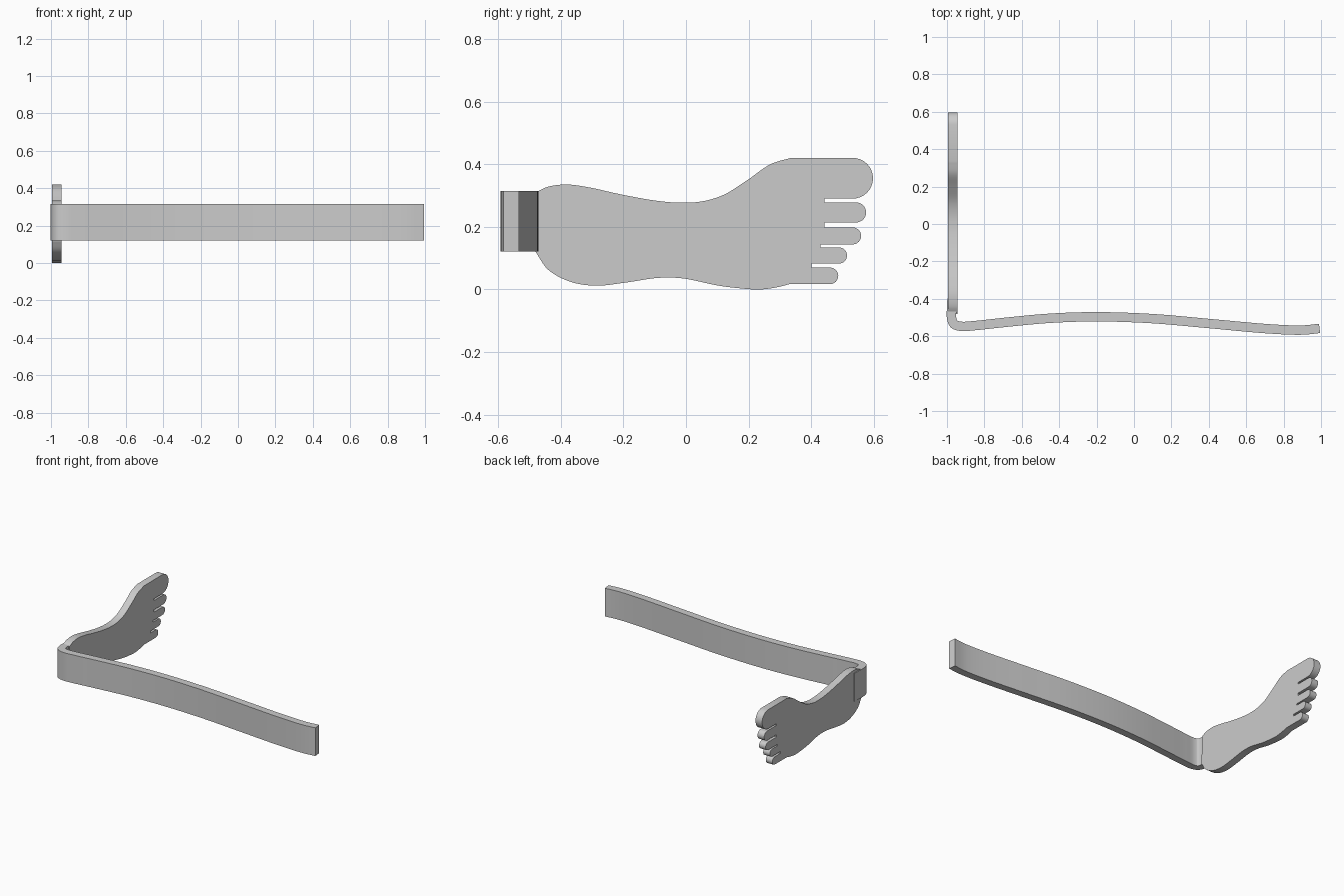
import bpy, bmesh, math
from mathutils import Vector

cube = bpy.data.objects.get("Cube")
if cube:
    bpy.data.objects.remove(cube)

grey = bpy.data.materials.new("plain grey")
grey.use_nodes = True
grey.diffuse_color = (0.6, 0.6, 0.6, 1)
grey.node_tree.nodes["Principled BSDF"].inputs["Base Color"].default_value = (0.6, 0.6, 0.6, 1)


def spline(pts, steps=6):
    """Smooth curve passing through every given 2D point."""
    p = [Vector(q) for q in pts]
    p = [2 * p[0] - p[1]] + p + [2 * p[-1] - p[-2]]
    out = []
    for a, b, c, d in zip(p, p[1:], p[2:], p[3:]):
        # centripetal knots avoid overshoot where spacing is uneven
        t1 = (b - a).length ** 0.5
        t2 = t1 + (c - b).length ** 0.5
        t3 = t2 + (d - c).length ** 0.5
        for i in range(steps):
            t = t1 + (t2 - t1) * i / steps
            e = a.lerp(b, t / t1)
            f = b.lerp(c, (t - t1) / (t2 - t1))
            g = c.lerp(d, (t - t2) / (t3 - t2))
            h = e.lerp(f, t / t2)
            k = f.lerp(g, (t - t1) / (t3 - t1))
            out.append(h.lerp(k, (t - t1) / (t2 - t1)))
    return out + [p[-2]]


def finish(name, bm):
    bmesh.ops.recalc_face_normals(bm, faces=bm.faces)
    mesh = bpy.data.meshes.new(name)
    bm.to_mesh(mesh)
    bm.free()
    mesh.materials.append(grey)
    ob = bpy.data.objects.new(name, mesh)
    bpy.context.collection.objects.link(ob)
    bpy.ops.object.select_all(action="DESELECT")
    ob.select_set(True)
    bpy.context.view_layer.objects.active = ob
    bpy.ops.object.shade_smooth_by_angle(angle=math.radians(35))
    return ob


# Foot plate: sole outline in (y, z), from big toe over the heel to little toe
sole = spline([(0.335, 0.42), (0.27, 0.4), (0.2, 0.352), (0.12, 0.302), (0.05, 0.281),
               (-0.02, 0.277), (-0.1, 0.284), (-0.22, 0.306), (-0.3, 0.324), (-0.38, 0.335),
               (-0.44, 0.328), (-0.475, 0.312)])
sole += spline([(-0.48, 0.12), (-0.44, 0.063), (-0.37, 0.025), (-0.29, 0.012), (-0.2, 0.021),
                (-0.1, 0.036), (-0.05, 0.038), (0, 0.034), (0.1, 0.013), (0.17, 0.004),
                (0.235, 0), (0.29, 0.007), (0.33, 0.017)])

# Toes, little to big: tip y, bottom z, top z, y of the slot above
toes = [(0.486, 0.017, 0.07, 0.4), (0.514, 0.083, 0.134, 0.43), (0.559, 0.144, 0.198, 0.442),
        (0.575, 0.214, 0.278, 0.442), (0.597, 0.29, 0.42, None)]
root = None
for tip, low, high, slot in toes:
    r = (high - low) / 2
    if root is not None:
        sole.append(Vector((root, low)))
    for i in range(17):
        a = math.pi * (i / 16 - 0.5)
        sole.append(Vector((tip - r + r * math.cos(a), low + r + r * math.sin(a))))
    if slot is not None:
        sole.append(Vector((slot, high)))
    root = slot

bm = bmesh.new()
face = bm.faces.new([bm.verts.new((-0.995, y, z)) for y, z in sole])
ext = bmesh.ops.extrude_face_region(bm, geom=[face], use_keep_orig=True)
bmesh.ops.translate(bm, vec=(0.05, 0, 0),
                    verts=[v for v in ext["geom"] if isinstance(v, bmesh.types.BMVert)])
finish("foot_plate", bm)

# Bent strip: centre line in (x, y), swept with a rectangular section
path = spline([(-0.973, -0.4), (-0.976, -0.46), (-0.975, -0.505), (-0.962, -0.535),
               (-0.925, -0.547), (-0.85, -0.543), (-0.7, -0.527), (-0.45, -0.504),
               (-0.2, -0.496), (0.1, -0.506), (0.4, -0.532), (0.7, -0.559),
               (0.85, -0.567), (0.92, -0.566), (0.992, -0.558)])
bm = bmesh.new()
rings = []
for i, p in enumerate(path):
    t = (path[min(i + 1, len(path) - 1)] - path[max(i - 1, 0)]).normalized()
    n = Vector((-t.y, t.x)) * 0.025
    rings.append([bm.verts.new((*(p + n * s), z))
                  for s, z in ((-1, 0.122), (1, 0.122), (1, 0.315), (-1, 0.315))])
for a, b in zip(rings, rings[1:]):
    for j in range(4):
        k = (j + 1) % 4
        bm.faces.new((a[j], a[k], b[k], b[j]))
bm.faces.new(rings[0])
bm.faces.new(rings[-1])
finish("bent_strip", bm)
